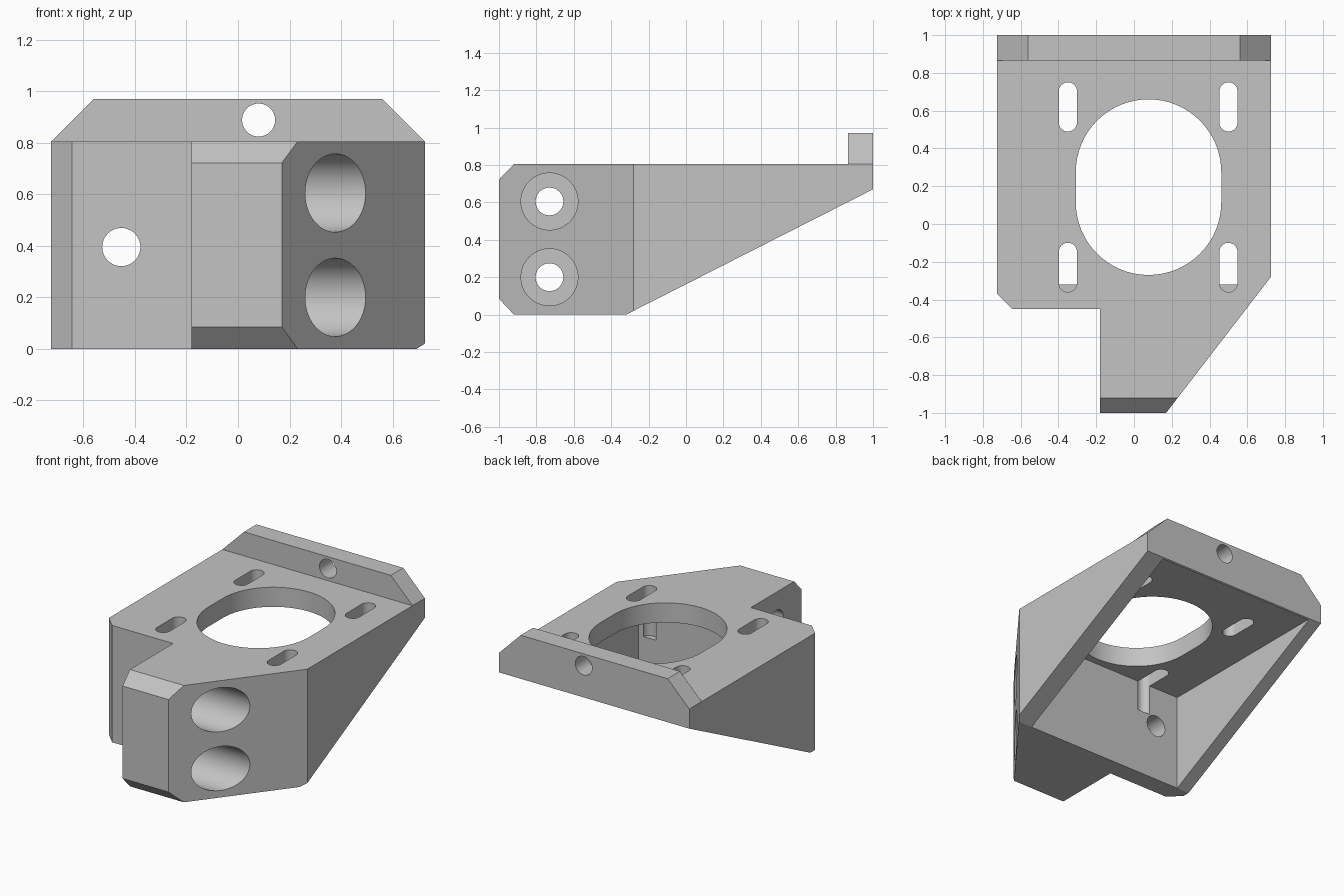
import bpy, bmesh, math
from mathutils import Vector

old = bpy.data.objects.get("Cube")
if old:
    bpy.data.objects.remove(old, do_unlink=True)

grey = bpy.data.materials.new("machined grey")
grey.use_nodes = True
colour = (0.55, 0.55, 0.55, 1)
grey.diffuse_color = colour
grey.node_tree.nodes["Principled BSDF"].inputs["Base Color"].default_value = colour


def prism(name, profile, axis, start, end):
    """Extrude a 2D profile along an axis; the profile uses the other two axes in order."""
    def place(point, along):
        coords = list(point)
        coords.insert("xyz".index(axis), along)
        return Vector(coords)
    bm = bmesh.new()
    face = bm.faces.new([bm.verts.new(place(p, start)) for p in profile])
    made = bmesh.ops.extrude_face_region(bm, geom=[face])["geom"]
    shift = place((0, 0), end - start)
    bmesh.ops.translate(bm, vec=shift, verts=[v for v in made if isinstance(v, bmesh.types.BMVert)])
    bmesh.ops.recalc_face_normals(bm, faces=bm.faces)
    mesh = bpy.data.meshes.new(name)
    bm.to_mesh(mesh)
    bm.free()
    mesh.materials.append(grey)
    obj = bpy.data.objects.new(name, mesh)
    bpy.context.collection.objects.link(obj)
    return obj


def slot_profile(a, b, radius, stretch=0, steps=32):
    """Circle, pulled apart along its second axis into a rounded slot."""
    points = []
    for side in (1, -1):
        count = steps + 1 if stretch else steps
        for i in range(count):
            t = math.pi * i / steps
            points.append((a + side * radius * math.cos(t),
                           b + side * (stretch / 2 + radius * math.sin(t))))
    return points


def combine(target, tool, operation="DIFFERENCE"):
    """Apply a boolean and discard its tool."""
    tool.hide_render = True
    mod = target.modifiers.new("cut", "BOOLEAN")
    mod.operation = operation
    mod.solver = "EXACT"
    mod.object = tool
    bpy.context.view_layer.objects.active = target
    bpy.ops.object.modifier_apply(modifier=mod.name)
    bpy.data.objects.remove(tool, do_unlink=True)


def finish(obj):
    bpy.ops.object.select_all(action="DESELECT")
    obj.select_set(True)
    bpy.context.view_layer.objects.active = obj
    bpy.ops.object.shade_smooth_by_angle(angle=math.radians(25))


half, top, ceiling = 0.725, 0.805, 0.67

# Bracket body: plan outline trimmed by the sloping side profile
plan = [(-half, 1), (half, 1), (half, -0.28), (0.17, -1), (-0.18, -1),
        (-0.18, -0.45), (-0.645, -0.45), (-half, -0.37)]
side = [(-1, 0.085), (-0.92, 0), (-0.32, 0), (1, ceiling),
        (1, top), (-0.92, top), (-1, 0.722)]
body = prism("bracket_body", plan, "z", 0, top)
combine(body, prism("side_trim", side, "x", -1, 1), "INTERSECT")

# Hollow under the mounting plate
hollow = [(-0.63, -0.32), (0.588, -0.32), (0.588, 0.99), (-0.63, 0.99)]
combine(body, prism("hollow", hollow, "z", -0.2, ceiling))

# Large central opening and four adjustment slots
combine(body, prism("opening", slot_profile(0.077, 0.195, 0.385, 0.16), "z", 0.3, 1))
for x in (-0.35, 0.5):
    for y in (-0.23, 0.62):
        combine(body, prism("slot", slot_profile(x, y, 0.048, 0.165, 16), "z", 0.46, 1))

# Counterbored clamp holes through the front block
for z in (0.2, 0.605):
    combine(body, prism("counterbore", slot_profile(-0.73, z, 0.152), "x", -0.05, 0.8))
    combine(body, prism("clamp_hole", slot_profile(-0.73, z, 0.074), "x", -0.4, 0.1))

# Hole through the front wall
combine(body, prism("wall_hole", slot_profile(-0.453, 0.395, 0.074), "y", -0.6, -0.2))
finish(body)

# Rear lip with bevelled ends and one hole
lip_shape = [(-half, top), (half, top), (0.56, 0.97), (-0.56, 0.97)]
lip = prism("rear_lip", lip_shape, "y", 0.865, 1)
combine(lip, prism("lip_hole", slot_profile(0.08, 0.888, 0.064), "y", 0.7, 1.2))
finish(lip)
